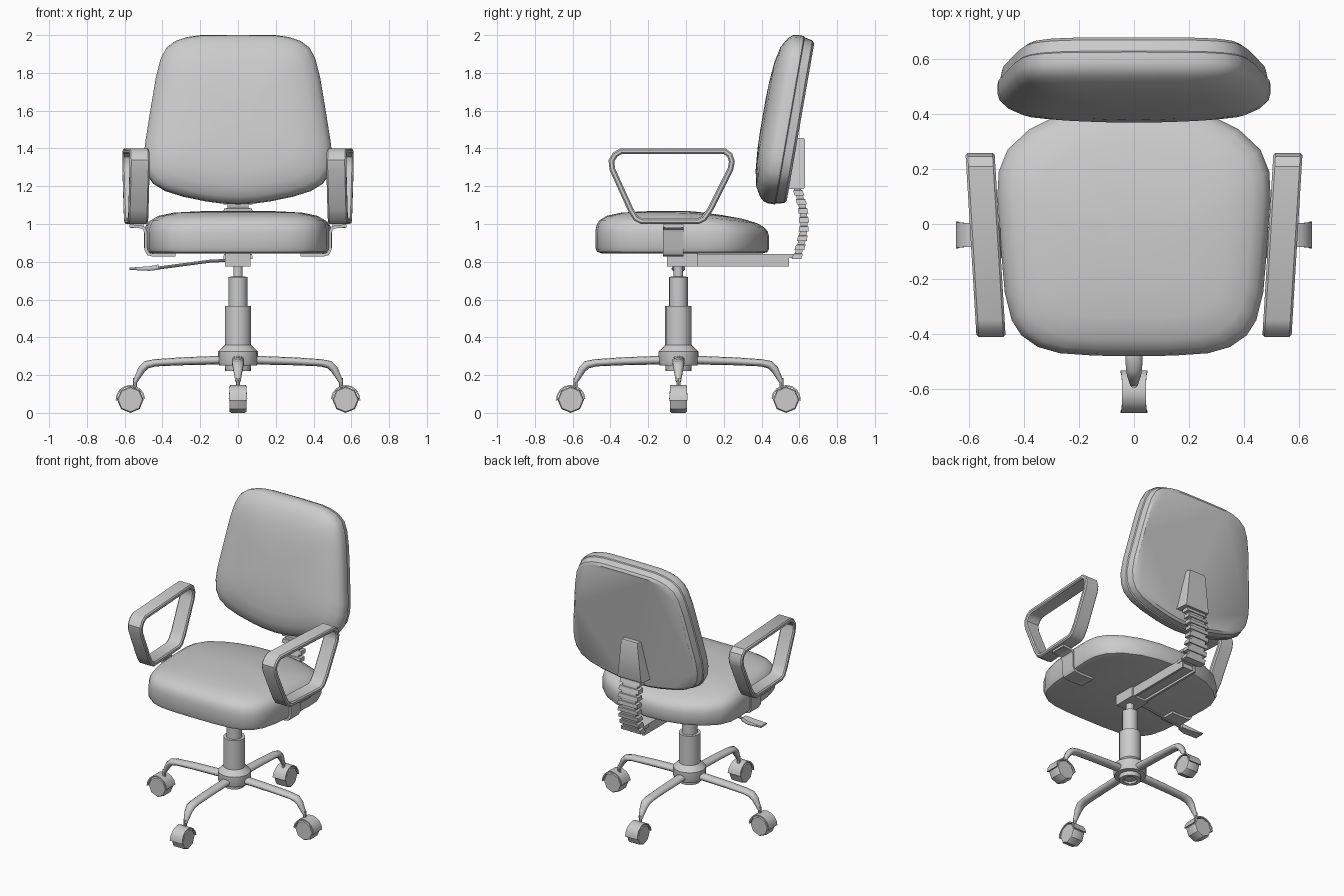
import bpy, bmesh
from math import sin, cos, pi, radians
from mathutils import Vector, Matrix

if "Cube" in bpy.data.objects:
    bpy.data.objects.remove(bpy.data.objects["Cube"])

BASE_Y = -0.04


def loft(name, rings, closed=False, angle=35):
    """Skin a list of equal rings; cap the ends unless closed."""
    bm = bmesh.new()
    vr = [[bm.verts.new(p) for p in r] for r in rings]
    n = len(vr[0])
    pairs = list(zip(vr, vr[1:])) + ([(vr[-1], vr[0])] if closed else [])
    for a, b in pairs:
        for i in range(n):
            j = (i + 1) % n
            bm.faces.new((a[i], a[j], b[j], b[i]))
    if not closed:
        bm.faces.new(vr[0])
        bm.faces.new(vr[-1])
    bmesh.ops.recalc_face_normals(bm, faces=bm.faces)
    me = bpy.data.meshes.new(name)
    bm.to_mesh(me)
    bm.free()
    me.shade_smooth()
    me.set_sharp_from_angle(angle=radians(angle))
    ob = bpy.data.objects.new(name, me)
    bpy.context.collection.objects.link(ob)
    return ob


BAND = [(1, .85), (.5, 1), (-.5, 1), (-1, .85), (-1, -.85), (-.5, -1), (.5, -1), (1, -.85)]
ROUND = [(cos(i * pi / 5), sin(i * pi / 5)) for i in range(10)]
RECT = [(1, 1), (-1, 1), (-1, -1), (1, -1)]


def sweep(name, path, sizes, place, section, closed=False, angle=35):
    """Sweep a section along a 2D path; sizes = (half thickness, half width) per point."""
    pts = [Vector(p) for p in path]
    n = len(pts)
    rings = []
    for i, p in enumerate(pts):
        a = pts[i - 1] if (i or closed) else None
        b = pts[(i + 1) % n] if (i < n - 1 or closed) else None
        d1 = (p - a).normalized() if a is not None else (b - p).normalized()
        d2 = (b - p).normalized() if b is not None else d1
        t = (d1 + d2).normalized()
        m = Vector((-t.y, t.x)) / max(t.dot(d1), .5)
        th, w = sizes[i] if isinstance(sizes, list) else sizes
        rings.append([place(*(p + m * th * s), w * c) for s, c in section])
    return loft(name, rings, closed, angle)


def lathe(name, profile, n, place):
    return loft(name, [[place(r * cos(2 * pi * i / n), r * sin(2 * pi * i / n), z)
                        for i in range(n)] for r, z in profile])


def box(name, x0, x1, y0, y1, z0, z1):
    return loft(name, [[(x0, y0, z), (x1, y0, z), (x1, y1, z), (x0, y1, z)] for z in (z0, z1)])


def mirror_outline(half):
    return half + [(-x, v) for x, v in half[-2:0:-1]]


# Seat cushion
seat_half = [(0, -.48), (.14, -.479), (.27, -.47), (.35, -.447), (.41, -.405), (.445, -.35), (.47, -.25),
             (.485, -.08), (.497, .1), (.492, .19), (.46, .27), (.38, .345), (.27, .4), (.14, .432), (0, .44)]
seat_prof = [(.93, .845), (.98, .853), (1, .875), (1, .96), (.985, .995), (.95, 1.02),
             (.87, 1.043), (.7, 1.06), (.45, 1.067), (.2, 1.07)]
rings = []
for s, z in seat_prof:
    drop = .055 * (z - .845) / .225
    rings.append([(x * s, -.02 + (y + .02) * s,
                   z - drop * max(0, (-.02 + (y + .02) * s + .02) / .46) ** 1.3)
                  for x, y in mirror_outline(seat_half)])
loft("seat", rings)

# Backrest pad, tilted back, with a flat rear panel
back_half = [(0, .094), (.09, .099), (.17, .11), (.29, .135), (.385, .165), (.45, .205), (.485, .26), (.497, .33),
             (.493, .41), (.46, .62), (.435, .77), (.41, .87), (.38, .93), (.33, .968), (.27, .988), (.2, .998), (0, 1.0)]
back_prof = [(.93, 0), (.965, -.012), (.985, -.055), (.998, -.06), (1, -.095), (.985, -.12),
             (.94, -.143), (.83, -.172), (.65, -.19), (.4, -.2), (.18, -.203)]
loft("backrest", [[(x * s, .512 + .172 * (.55 + (v - .55) * s) + .985 * w,
                    1 + .985 * (.55 + (v - .55) * s) - .172 * w)
                   for x, v in mirror_outline(back_half)] for s, w in back_prof])

# Armrest loops and their brackets
arm_path = [(-.235, 1.015), (.065, 1.015), (.095, 1.03), (.13, 1.08), (.235, 1.29), (.243, 1.33), (.232, 1.365), (.205, 1.385),
            (-.345, 1.385), (-.375, 1.367), (-.395, 1.335), (-.39, 1.29), (-.295, 1.08), (-.265, 1.03)]
clip_path = [(.33, .835), (.45, .835), (.475, .842), (.488, .865), (.488, .955), (.497, .977), (.515, .985), (.575, .99)]
for side, sx in (("right", 1), ("left", -1)):
    sweep(side + "_armrest", arm_path, (.015, .053),
          lambda y, z, b: (sx * (.54 + .06 * (y + .075) + b), y, z), BAND, closed=True)
    sweep(side + "_arm_bracket", clip_path, (.008, .055),
          lambda x, z, b: (sx * x, -.068 + b, z), RECT)
    box(side + "_arm_mount", sx * .5, sx * .57, -.11, -.025, .98, 1.005)

# Under-seat mechanism and back support bar
box("mechanism_block", -.07, .065, -.1, .06, .775, .848)
box("support_bar", -.04, .04, .05, .53, .79, .84)
for side, sx in (("right", 1), ("left", -1)):
    box(side + "_bar_rail", sx * .04, sx * .055, .05, .545, .775, .84)
box("bar_end_plate", -.06, .06, .5, .6, .82, .842)

# Ribbed bellows between bar and backrest
ribs = []
N = 8
for i in range(N):
    for f, k in ((0, 1), (.55, .95), (.6, .72), (1, .72)):
        t = (i + f) / N
        y, z = .585 + .04 * sin(pi * t), .815 + .385 * t
        hw, hd = .078 * k, .026 * k
        ribs.append([(-hw, y - hd, z), (hw, y - hd, z), (hw, y + hd, z), (-hw, y + hd, z)])
loft("back_bellows", ribs, angle=15)

# Tapered cover on the rear of the backrest
loft("back_cover", [[(-w, .53, z), (w, .53, z), (w * .9, y, z), (-w * .9, y, z)]
                    for w, y, z in ((.105, .625, 1.185), (.1, .63, 1.2), (.07, .63, 1.445), (.066, .625, 1.455))])

# Height lever with flat paddle
sweep("lever_rod", [(-.05, .808), (-.15, .803), (-.46, .762)], (.008, .008),
      lambda x, z, b: (x, BASE_Y + b, z), ROUND)
sweep("lever_paddle", [(-.42, .772), (-.47, .764), (-.575, .763)],
      [(.014, .022), (.012, .034), (.006, .036)],
      lambda x, z, b: (x, BASE_Y + b, z), BAND)

# Gas column and hub
lathe("column", [(.07, .3), (.07, .565), (.05, .565), (.05, .72), (.025, .722), (.025, .78)],
      16, lambda x, y, z: (x, y + BASE_Y, z))
lathe("hub", [(.04, .235), (.045, .222), (.068, .222), (.07, .25), (.1, .252), (.105, .265), (.105, .325), (.075, .355), (.069, .36)],
      20, lambda x, y, z: (x, y + BASE_Y, z))

# Four legs with castors
leg_path = [(.07, .28), (.3, .273), (.44, .265), (.485, .255), (.51, .23), (.545, .165)]
leg_size = [(.023, .034), (.021, .034), (.019, .033), (.021, .031), (.02, .026), (.012, .014)]
hood_path = [(.57 + .074 * cos(a), .07 + .074 * sin(a)) for a in [pi * (i / 8 - .02) for i in range(9)]]
hood_size = [(.004, .049 - .006 * sin(pi * i / 8)) for i in range(9)]
for i, where in enumerate(("right", "rear", "left", "front")):
    c, s = round(cos(i * pi / 2)), round(sin(i * pi / 2))

    def place(r, z, b):
        return (r * c - b * s, BASE_Y + r * s + b * c, z)

    sweep(where + "_leg", leg_path, leg_size, place, ROUND, angle=50)
    sweep(where + "_castor_hood", hood_path, hood_size, place, RECT)
    lathe(where + "_castor_stem", [(.011, .13), (.011, .185)], 8,
          lambda x, y, z: place(.545 + x, z, y))
    k = pi / 8
    lathe(where + "_castor_wheel", [(.064, -.044), (.07, -.036), (.07, .036), (.064, .044)], 8,
          lambda x, y, z: place(.57 + x, .07 + y, z))
